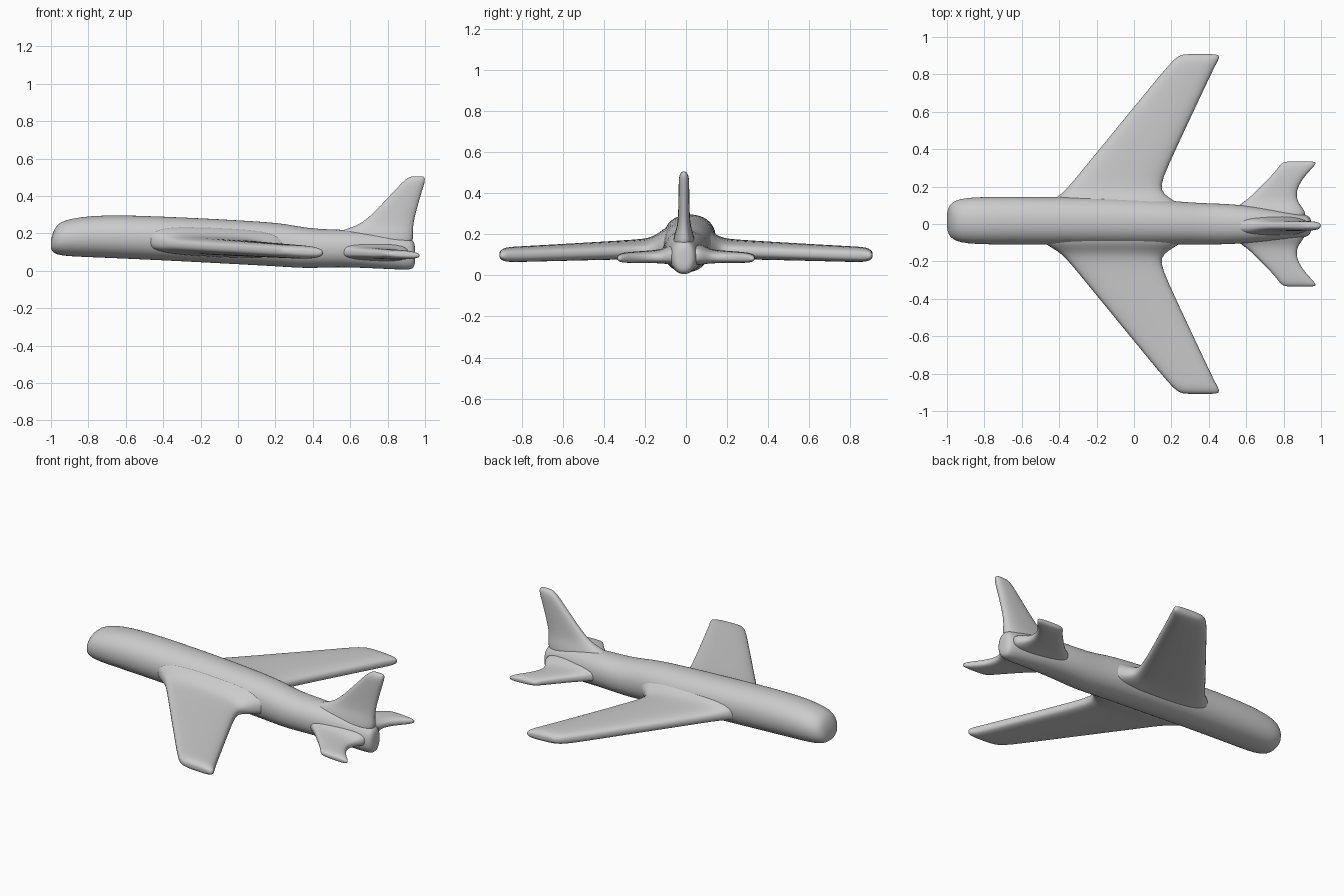
import bpy, bmesh, math
from mathutils import Vector

grey = bpy.data.materials.new("plain grey")
grey.diffuse_color = (0.6, 0.6, 0.6, 1)

SIDES = 24


def ring(n):
    """Unit superellipse; a larger n gives a boxier section."""
    pts = []
    for i in range(SIDES):
        a = 2 * math.pi * i / SIDES
        c, s = math.cos(a), math.sin(a)
        pts.append((math.copysign(abs(c) ** (2 / n), c),
                    math.copysign(abs(s) ** (2 / n), s)))
    return pts


def loft(name, sections):
    """Skin a list of point rings, close the ends and smooth the result."""
    bm = bmesh.new()
    rings = [[bm.verts.new(p) for p in sec] for sec in sections]
    for a, b in zip(rings, rings[1:]):
        for i in range(SIDES):
            j = (i + 1) % SIDES
            bm.faces.new((a[i], a[j], b[j], b[i]))
    for r in (rings[0], rings[-1]):
        centre = bm.verts.new(sum((v.co for v in r), Vector()) / SIDES)
        for i in range(SIDES):
            bm.faces.new((r[i], r[(i + 1) % SIDES], centre))
    bmesh.ops.recalc_face_normals(bm, faces=bm.faces)
    for f in bm.faces:
        f.smooth = True
    mesh = bpy.data.meshes.new(name)
    bm.to_mesh(mesh)
    bm.free()
    mesh.materials.append(grey)
    ob = bpy.data.objects.new(name, mesh)
    bpy.context.collection.objects.link(ob)
    ob.modifiers.new("smooth", 'SUBSURF').levels = 1
    ob.modifiers["smooth"].render_levels = 1
    return ob


# Fuselage stations: x, half width, bottom, top, sideways offset
stations = [
    (-1.0, .045, .115, .165, .018), (-.99, .078, .098, .205, .018),
    (-.97, .100, .087, .247, .018), (-.93, .118, .079, .270, .018),
    (-.85, .127, .074, .288, .018), (-.70, .129, .068, .301, .018),
    (-.40, .129, .055, .291, .017), (-.10, .128, .039, .277, .014),
    (.15, .122, .026, .262, .008), (.26, .115, .019, .251, .004),
    (.37, .112, .012, .228, .0), (.50, .109, .018, .221, .0),
    (.62, .100, .017, .219, -.003), (.75, .085, .011, .205, -.006),
    (.86, .070, .006, .185, -.01), (.92, .060, .004, .172, -.01),
    (.94, .048, .015, .158, -.01), (.947, .028, .04, .13, -.01),
]
loft("fuselage", [[(x, off + w * c, (lo + hi) / 2 + (hi - lo) / 2 * s)
                   for c, s in ring(2.15)] for x, w, lo, hi, off in stations])


def flat_surface(name, stations, side, z0, slope):
    """Wing-like part from stations: y, leading x, trailing x, half thickness, lift."""
    secs = []
    for y, le, te, t, dz in stations:
        sec = []
        for c, s in ring(3):
            x = (le + te) / 2 + (te - le) / 2 * c
            sec.append((x, side * y, z0 + dz + slope * x + t * s))
        secs.append(sec)
    loft(name, secs)


# Swept wings with roots flared into the fuselage
wing = [
    (.04, -.54, .30, .085, .03), (.10, -.49, .26, .078, .025),
    (.13, -.435, .205, .064, .014), (.16, -.39, .162, .053, .006),
    (.20, -.35, .14, .046, .002), (.30, -.268, .178, .044, 0),
    (.55, -.063, .295, .040, -.003), (.80, .142, .412, .037, -.006),
    (.86, .195, .442, .036, -.006), (.89, .225, .459, .030, -.006),
    (.905, .255, .450, .018, -.006), (.908, .28, .43, .008, -.006),
]
# Tailplane with swept trailing tips
tail = [
    (.02, .47, .93, .058, .012), (.07, .52, .915, .05, .01),
    (.10, .56, .89, .038, .004), (.13, .605, .872, .032, 0),
    (.18, .658, .868, .029, 0), (.24, .717, .900, .027, 0),
    (.29, .763, .945, .025, 0), (.318, .782, .972, .021, 0),
    (.331, .80, .972, .013, 0), (.334, .82, .955, .006, 0),
]
for side, label in ((1, "left"), (-1, "right")):
    flat_surface(label + "_wing", wing, side, .122, -.045)
    flat_surface(label + "_tailplane", tail, side, .125, -.045)

# Upright fin stations: z, leading x, trailing x, half thickness
fin = [
    (.12, .45, .935, .06), (.18, .48, .938, .052), (.215, .55, .937, .042),
    (.24, .635, .938, .034), (.28, .695, .943, .029), (.35, .763, .962, .027),
    (.43, .838, .985, .026), (.47, .876, .998, .025), (.49, .899, 1.0, .021),
    (.502, .918, .996, .013), (.505, .935, .985, .006),
]
loft("fin", [[((le + te) / 2 + (te - le) / 2 * c, -.01 + t * s, z)
              for c, s in ring(2.6)] for z, le, te, t in fin])
